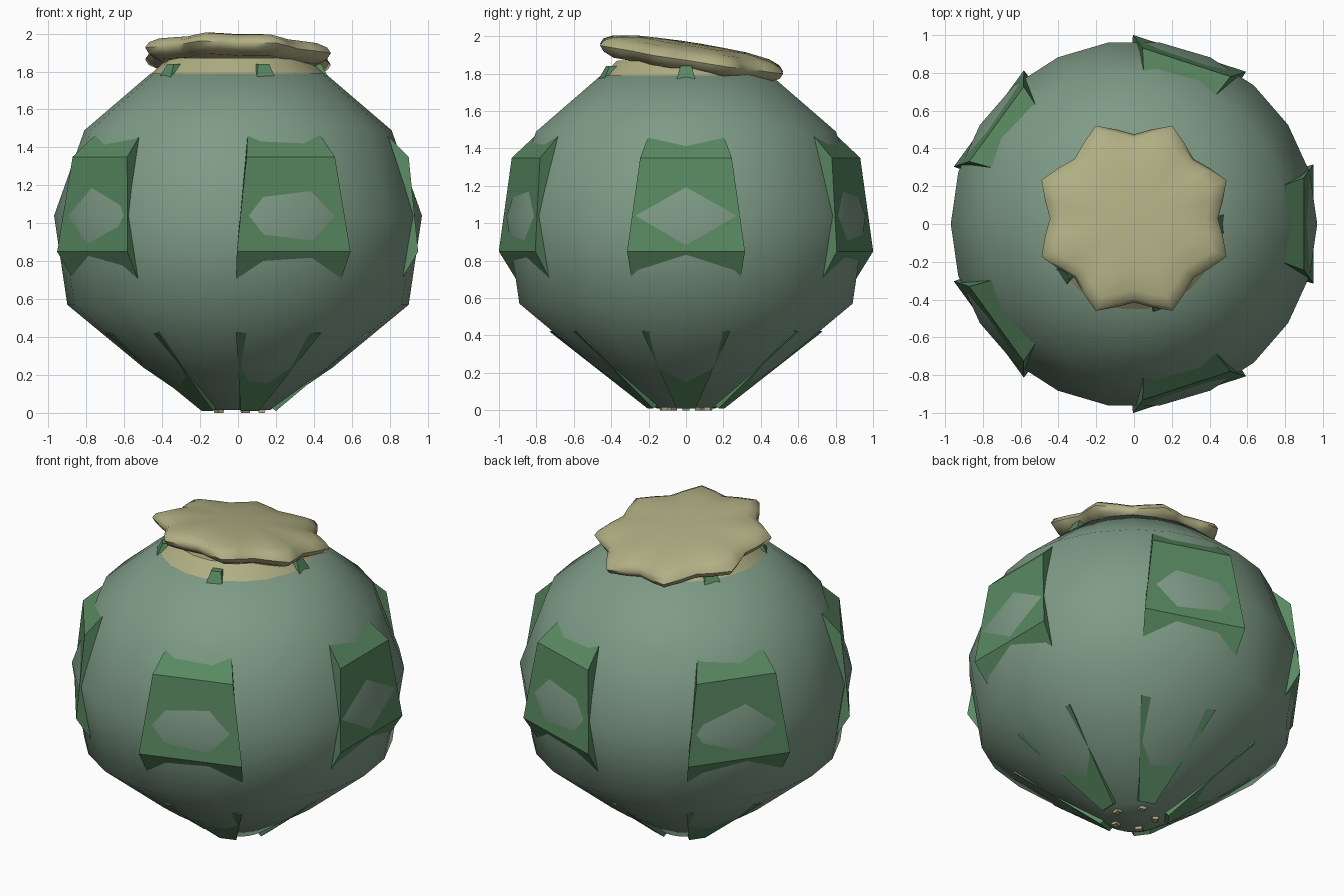
import bpy, bmesh, math
from mathutils import Matrix

if "Cube" in bpy.data.objects:
    bpy.data.objects.remove(bpy.data.objects["Cube"])


def material(name, rgb):
    m = bpy.data.materials.new(name)
    m.use_nodes = True
    m.diffuse_color = (*rgb, 1)
    m.node_tree.nodes["Principled BSDF"].inputs["Base Color"].default_value = (*rgb, 1)
    return m


sage = material("sage green", (0.21, 0.33, 0.24))
leaf = material("leaf green", (0.10, 0.25, 0.12))
tan = material("tan", (0.44, 0.43, 0.23))


def finish(name, bm, mat, smooth=None):
    bmesh.ops.recalc_face_normals(bm, faces=bm.faces)
    mesh = bpy.data.meshes.new(name)
    bm.to_mesh(mesh)
    bm.free()
    mesh.materials.append(mat)
    obj = bpy.data.objects.new(name, mesh)
    bpy.context.collection.objects.link(obj)
    if smooth:
        bpy.ops.object.select_all(action="DESELECT")
        bpy.context.view_layer.objects.active = obj
        obj.select_set(True)
        bpy.ops.object.shade_smooth_by_angle(angle=math.radians(smooth))
    return obj


def loft(name, rings, mat, smooth=None):
    """Skin a list of point rings and close both ends."""
    bm = bmesh.new()
    loops = [[bm.verts.new(p) for p in ring] for ring in rings]
    n = len(loops[0])
    for a, b in zip(loops, loops[1:]):
        for i in range(n):
            j = (i + 1) % n
            bm.faces.new((a[i], a[j], b[j], b[i]))
    bm.faces.new(loops[0])
    bm.faces.new(loops[-1])
    return finish(name, bm, mat, smooth)


def circle(r, z, n=22):
    return [(r * math.cos(math.tau * i / n), r * math.sin(math.tau * i / n), z) for i in range(n)]


def rect(x, half, z):
    return [(x[0], -half[0], z[0]), (x[0], half[0], z[0]),
            (x[1], half[1], z[1]), (x[1], -half[1], z[1])]


def five_around(name, inner, outer, mat):
    """Tapered block from an inner to an outer rectangle, repeated about z."""
    for k in range(5):
        obj = loft(f"{name}_{k + 1}", [inner, outer], mat)
        obj.data.transform(Matrix.Rotation(k * math.tau / 5, 4, "Z"))


# Round body and the collar at its mouth
profile = [(0.17, 0.015), (0.5, 0.24), (0.9, 0.57), (0.97, 1.04), (0.81, 1.49), (0.46, 1.79)]
loft("body", [circle(r, z) for r, z in profile], sage, 60)
loft("collar", [circle(0.46, 1.785), circle(0.37, 1.87)], tan, 40)

# Raised side panels, partly sunk into the body
five_around("side_panel", rect((0.8, 0.7), (0.275, 0.17), (0.6, 1.55)),
            rect((0.95, 0.9), (0.315, 0.245), (0.85, 1.35)), leaf)

# Flaring plates under the body
five_around("base_plate", rect((0.16, 0.64), (0.05, 0.21), (0.04, 0.45)),
            rect((0.2, 0.69), (0.05, 0.235), (0.01, 0.42)), leaf)

# Small pegs at the base and tabs at the mouth
five_around("base_peg", rect((0.1, 0.15), (0.02, 0.02), (0.03, 0.03)),
            rect((0.11, 0.14), (0.02, 0.02), (0, 0)), tan)
five_around("mouth_tab", rect((0.38, 0.38), (0.05, 0.03), (1.77, 1.84)),
            rect((0.475, 0.44), (0.05, 0.03), (1.77, 1.84)), leaf)


# Tilted star-shaped lid with eight points
def star(scale, lift):
    ring = []
    for i in range(32):
        a = math.tau * i / 32
        point = abs(((a / (math.tau / 8)) % 1) - 0.5) * 2
        r = scale * (0.445 + 0.085 * (1 - point) ** 1.3)
        x, y = r * math.cos(a), r * math.sin(a) + 0.03
        ring.append((x, y, 1.885 - 0.03 * x - 0.155 * y + lift))
    return ring


lid = [(0.1, -0.04), (0.85, -0.055), (0.96, -0.03), (1, 0), (0.96, 0.03),
       (0.85, 0.055), (0.6, 0.075), (0.3, 0.083), (0.05, 0.085)]
loft("star_lid", [star(s, h) for s, h in lid], tan, 60)
